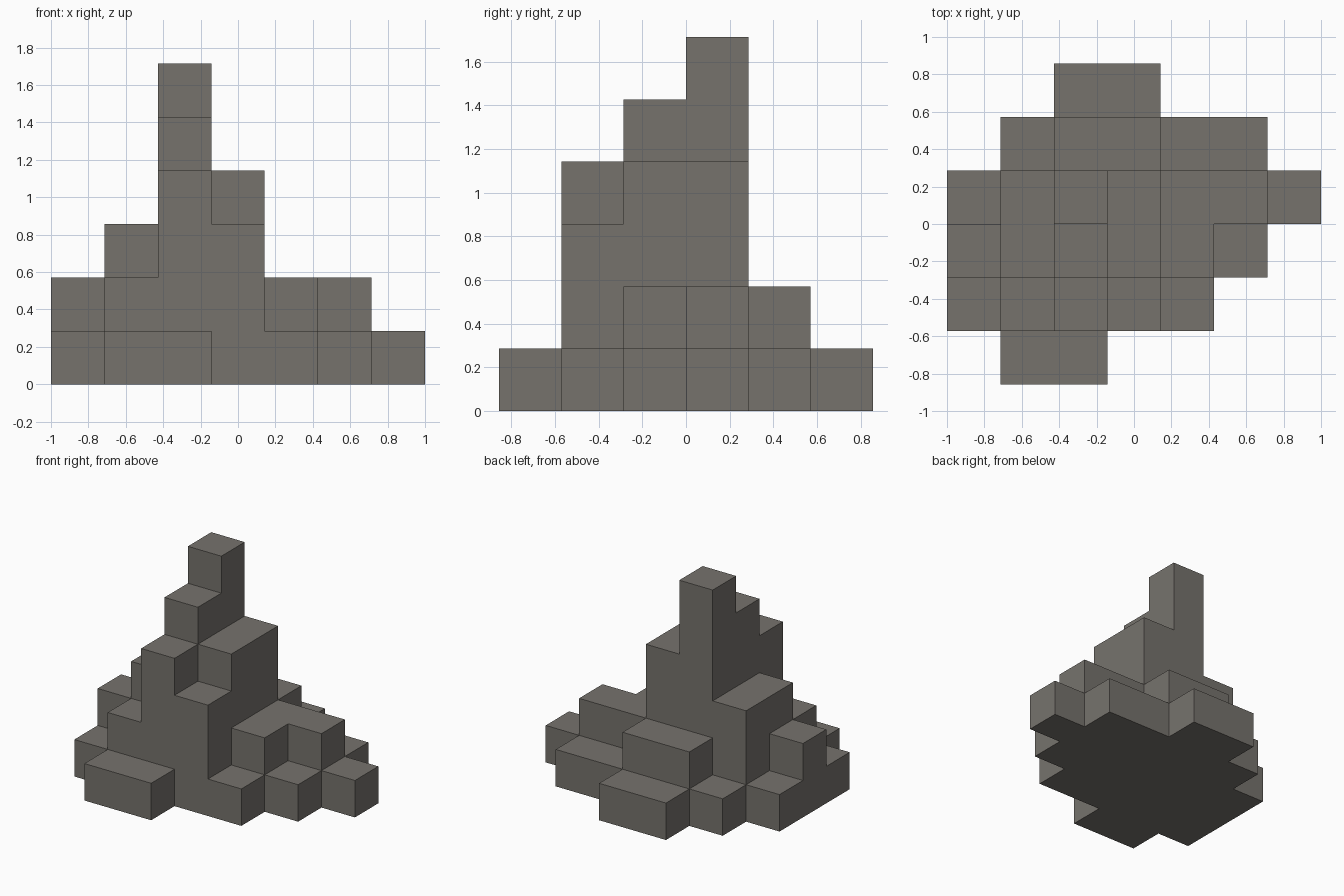
import bpy
import bmesh
from math import radians
from mathutils import Vector

cube = bpy.data.objects.get("Cube")
if cube:
    bpy.data.objects.remove(cube, do_unlink=True)

UNIT = 2 / 7  # edge of one block

# Stack heights in blocks: rows run front to back, columns run from -x to +x
HEIGHTS = [
    "0110000",
    "1243100",
    "2354210",
    "1364221",
    "0122110",
    "0011000",
]
COLS, ROWS = len(HEIGHTS[0]), len(HEIGHTS)


def stone_material():
    mat = bpy.data.materials.new("warm_grey_stone")
    colour = (0.182, 0.171, 0.152, 1)
    mat.use_nodes = True
    mat.diffuse_color = colour
    bsdf = mat.node_tree.nodes["Principled BSDF"]
    bsdf.inputs["Base Color"].default_value = colour
    bsdf.inputs["Roughness"].default_value = 0.9
    return mat


def filled_blocks():
    return {(c, r, k)
            for r, row in enumerate(HEIGHTS)
            for c, height in enumerate(row)
            for k in range(int(height))}


def add_block_side(bm, block, axis, sign):
    """One outward square on the given side of a block."""
    centre = Vector(block) + Vector((0.5, 0.5, 0.5))
    normal, u = Vector(), Vector()
    normal[axis] = sign / 2
    u[(axis + 1) % 3] = 0.5
    v = normal.cross(u) * 2
    corners = [centre + normal + a * u + b * v
               for a, b in ((-1, -1), (1, -1), (1, 1), (-1, 1))]
    origin = Vector((COLS / 2, ROWS / 2, 0))
    bm.faces.new([bm.verts.new((p - origin) * UNIT) for p in corners])


# Stepped mound: only the outer skin of the stacked blocks
blocks = filled_blocks()
bm = bmesh.new()
for block in sorted(blocks):
    for axis in range(3):
        for sign in (-1, 1):
            neighbour = list(block)
            neighbour[axis] += sign
            if tuple(neighbour) not in blocks:
                add_block_side(bm, block, axis, sign)
bmesh.ops.remove_doubles(bm, verts=bm.verts, dist=0.001)

# Merge flat areas into single faces
bmesh.ops.dissolve_limit(bm, angle_limit=radians(1), verts=bm.verts, edges=bm.edges)

mesh = bpy.data.meshes.new("stepped_rock_mound")
bm.to_mesh(mesh)
bm.free()
mesh.materials.append(stone_material())
mound = bpy.data.objects.new("stepped_rock_mound", mesh)
bpy.context.collection.objects.link(mound)
